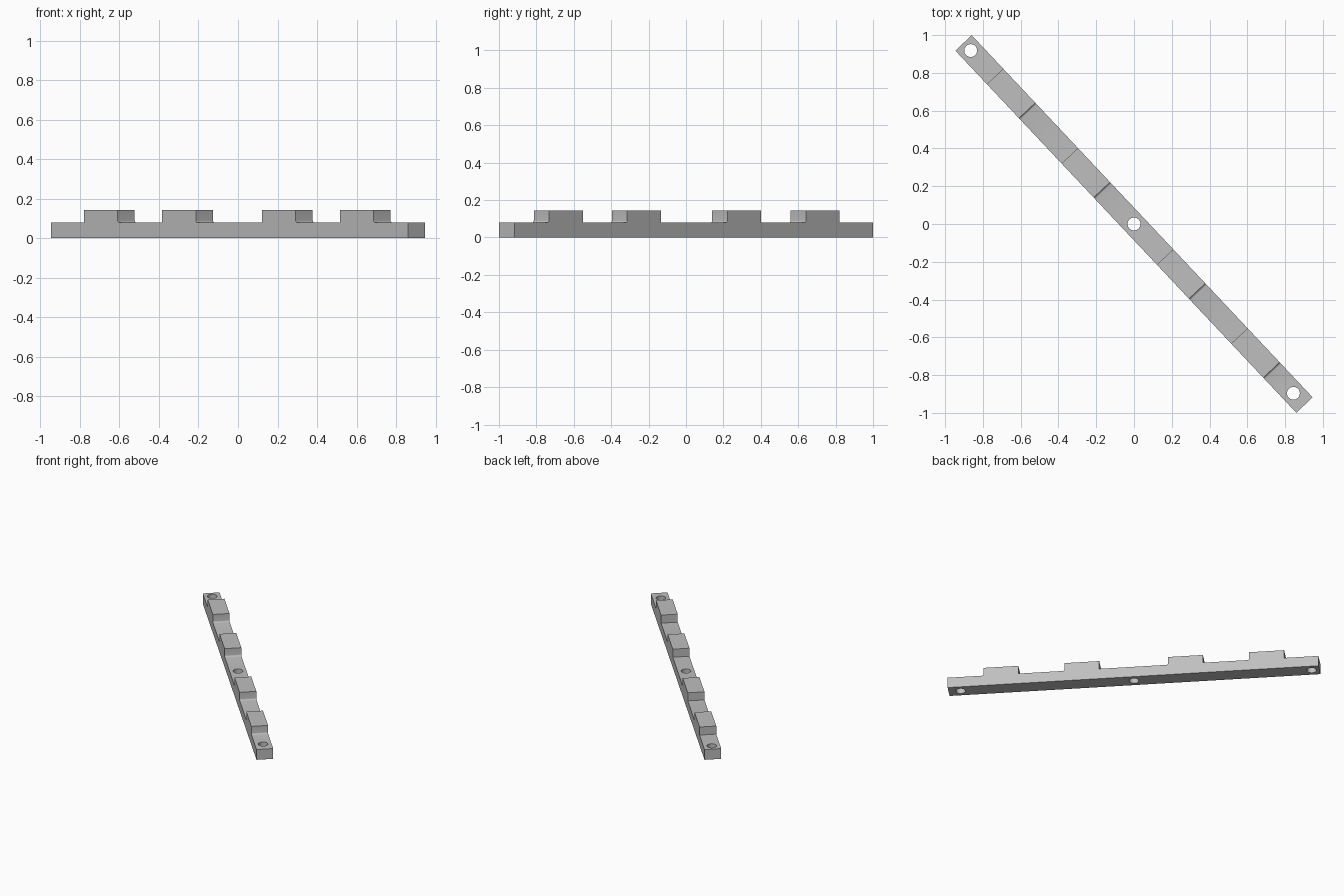
import bpy, bmesh, math

if "Cube" in bpy.data.objects:
    bpy.data.objects.remove(bpy.data.objects["Cube"])

HALF, WIDTH = 1.3165, 0.119       # bar half length and width
BASE, TOP = 0.08, 0.143           # bar height and raised pad height
PAD_LEN, FILLET = 0.248, 0.011
PADS = (-1.073, -0.496, 0.240, 0.814)
HOLES = (-1.261, 0.0, 1.231)
ANGLE = math.atan2(-1.917, 1.805)

grey = bpy.data.materials.new("grey plastic")
grey.diffuse_color = (0.52, 0.52, 0.52, 1)
grey.use_nodes = True
grey.node_tree.nodes["Principled BSDF"].inputs["Base Color"].default_value = grey.diffuse_color

# Side profile of the bar with raised pads, filleted at one foot of each pad
profile = [(-HALF, 0), (-HALF, BASE)]
for start in PADS:
    end = start + PAD_LEN
    profile += [(start, BASE), (start, TOP), (end, TOP)]
    for i in range(5):
        a = math.pi + i * math.pi / 8
        profile.append((end + FILLET * (1 + math.cos(a)),
                        BASE + FILLET * (1 + math.sin(a))))
profile += [(HALF, BASE), (HALF, 0)]

# Extrude the profile across the width
bm = bmesh.new()
face = bm.faces.new([bm.verts.new((s, -WIDTH / 2, z)) for s, z in profile])
extruded = bmesh.ops.extrude_face_region(bm, geom=[face])
verts = [g for g in extruded["geom"] if isinstance(g, bmesh.types.BMVert)]
bmesh.ops.translate(bm, verts=verts, vec=(0, WIDTH, 0))
bmesh.ops.recalc_face_normals(bm, faces=bm.faces)
mesh = bpy.data.meshes.new("notched_bar")
bm.to_mesh(mesh)
bm.free()
mesh.materials.append(grey)
bar = bpy.data.objects.new("notched_bar", mesh)
bpy.context.collection.objects.link(bar)
bar.rotation_euler.z = ANGLE

# Vertical screw holes
for s in HOLES:
    bpy.ops.mesh.primitive_cylinder_add(
        vertices=32, radius=0.034, depth=0.4,
        location=(s * math.cos(ANGLE), s * math.sin(ANGLE), 0.05))
    cutter = bpy.context.object
    cutter.name = "hole_cutter"
    cutter.data.materials.append(grey)
    cutter.hide_render = True
    cutter.display_type = 'WIRE'
    cut = bar.modifiers.new("screw_hole", 'BOOLEAN')
    cut.operation = 'DIFFERENCE'
    cut.solver = 'EXACT'
    cut.object = cutter

# Apply the cuts, then remove the cutters
bpy.ops.object.select_all(action='DESELECT')
bar.select_set(True)
bpy.context.view_layer.objects.active = bar
for mod in list(bar.modifiers):
    cutter = mod.object
    bpy.ops.object.modifier_apply(modifier=mod.name)
    bpy.data.objects.remove(cutter)
bpy.ops.object.shade_smooth_by_angle(angle=math.radians(30))
